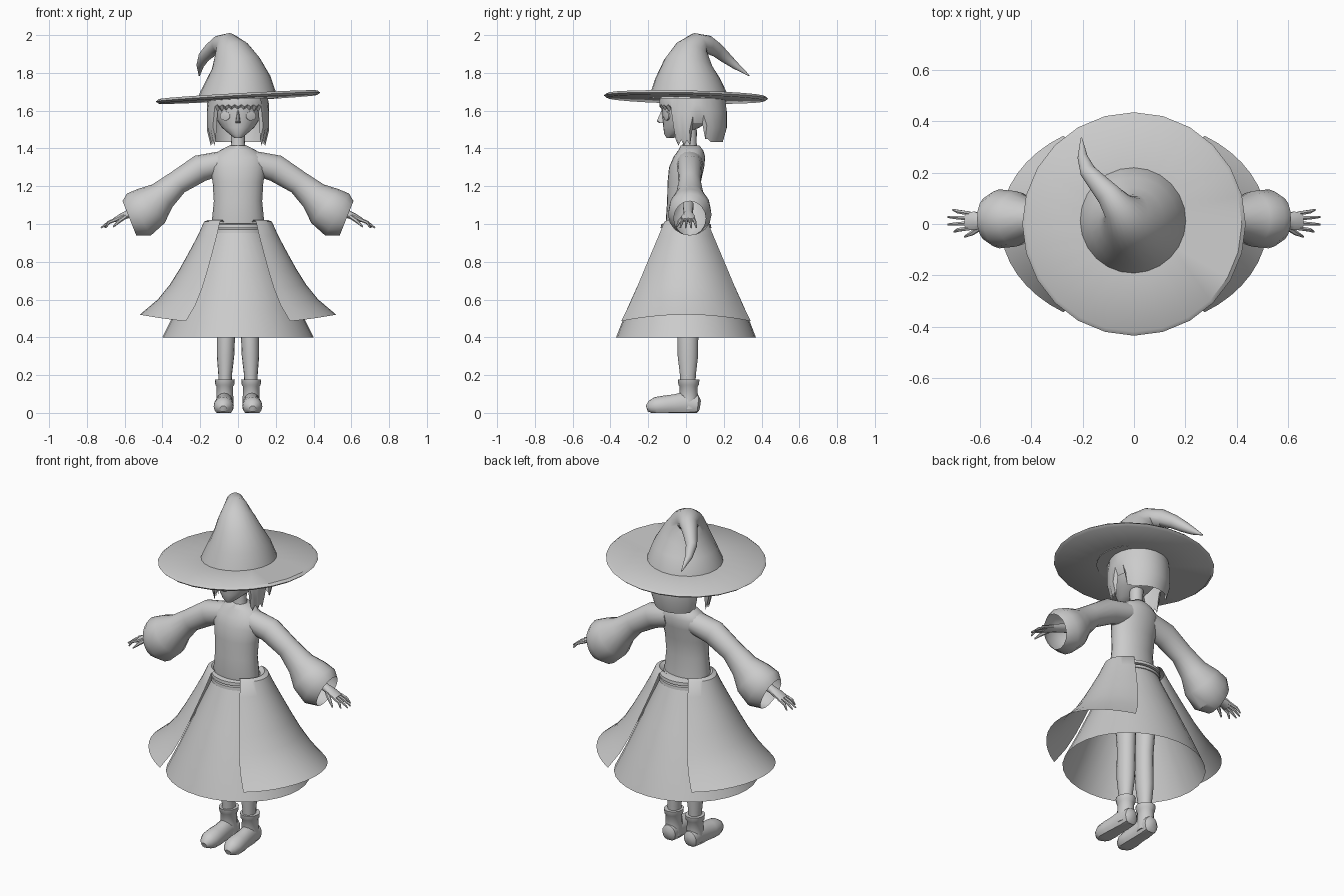
import bpy, bmesh, math
from mathutils import Vector

if "Cube" in bpy.data.objects:
    bpy.data.objects.remove(bpy.data.objects["Cube"])

grey = bpy.data.materials.new("plain_grey")
grey.use_nodes = True
colour = (0.6, 0.6, 0.6, 1)
grey.diffuse_color = colour
grey.node_tree.nodes["Principled BSDF"].inputs["Base Color"].default_value = colour


def loft(name, rings, closed=True, caps=(True, True), angle=40):
    """Skin a list of point rings into one smooth shaded object."""
    bm = bmesh.new()
    rows = [[bm.verts.new(p) for p in ring] for ring in rings]
    n = len(rows[0])
    for a, b in zip(rows, rows[1:]):
        for i in range(n if closed else n - 1):
            j = (i + 1) % n
            bm.faces.new((a[i], a[j], b[j], b[i]))
    if caps[0]:
        bm.faces.new(rows[0])
    if caps[1]:
        bm.faces.new(rows[-1])
    bmesh.ops.recalc_face_normals(bm, faces=bm.faces)
    mesh = bpy.data.meshes.new(name)
    bm.to_mesh(mesh)
    bm.free()
    mesh.materials.append(grey)
    obj = bpy.data.objects.new(name, mesh)
    bpy.context.collection.objects.link(obj)
    bpy.ops.object.select_all(action='DESELECT')
    obj.select_set(True)
    bpy.context.view_layer.objects.active = obj
    bpy.ops.object.shade_smooth_by_angle(angle=math.radians(angle))
    return obj


def ellipse(z, rx, ry, cy=0.0, cx=0.0, n=24):
    return [Vector((cx + rx * math.cos(k * math.tau / n),
                    cy + ry * math.sin(k * math.tau / n), z)) for k in range(n)]


def sweep(name, path, n=14, ref=(0, 1, 0), caps=(True, True), floor=False):
    """Path entries are centre, radius in the bending plane, radius along ref."""
    pts = [Vector(p[0]) for p in path]
    rings = []
    for i, (_, ru, rv) in enumerate(path):
        t = (pts[min(i + 1, len(pts) - 1)] - pts[max(i - 1, 0)]).normalized()
        u = t.cross(Vector(ref)).normalized()
        v = u.cross(t)
        ring = [pts[i] + u * ru * math.cos(k * math.tau / n)
                + v * rv * math.sin(k * math.tau / n) for k in range(n)]
        if floor:
            for p in ring:
                p.z = max(p.z, 0)
        rings.append(ring)
    return loft(name, rings, caps=caps)


# Hat: tilted brim and a bent crown with a hooked tip
def brim_ring(r, dz):
    return [Vector((p.x, p.y, 1.672 + dz + 0.055 * p.x - 0.02 * p.y))
            for p in ellipse(0, r, r)]


loft("hat_brim", [brim_ring(0.17, -0.012), brim_ring(0.42, -0.012), brim_ring(0.435, 0),
                  brim_ring(0.42, 0.012), brim_ring(0.17, 0.012)])
crown = [(0, .012, 1.665, .212), (0, .012, 1.7, .2), (0, .01, 1.77, .172), (-.012, .014, 1.85, .13),
         (-.035, .035, 1.91, .098), (-.06, .065, 1.95, .065), (-.1, .115, 1.95, .048),
         (-.145, .165, 1.92, .038), (-.18, .205, 1.885, .031), (-.2, .26, 1.84, .02),
         (-.205, .335, 1.785, .003)]
sweep("hat_crown", [((x, y, z), r, r) for x, y, z, r in crown], n=24, ref=(1, 0, 0))

# Head, nose, eyes and neck
loft("head", [ellipse(z, rx, ry, cy) for z, rx, ry, cy in
              ((1.455, .018, .018, -.085), (1.475, .045, .05, -.065), (1.51, .085, .095, -.025),
               (1.56, .118, .135, .01), (1.62, .132, .15, .02), (1.68, .125, .14, .02))])
loft("nose", [ellipse(1.535, .014, .018, -.125, n=8), ellipse(1.545, .012, .03, -.125, n=8),
              ellipse(1.6, .004, .005, -.125, n=8)])
loft("neck", [ellipse(z, r, r, .02, n=16) for z, r in ((1.38, .046), (1.43, .036), (1.5, .038))])
for s, side in ((1, "left_"), (-1, "right_")):
    base = Vector((s * .068, -.102, 1.572))
    across, out = Vector((.9, s * .45, 0)), Vector((s * .4, -.9, 0))
    shapes = []
    for r, d in ((.03, -.004), (.03, .004), (.018, .006)):
        shapes.append([base + out * d + across * r * math.cos(k * math.tau / 12)
                       + Vector((0, 0, .8 * r * math.sin(k * math.tau / 12))) for k in range(12)])
    loft(side + "eye", shapes)


# Hair: one shell whose hem makes the fringe, side locks and back bob
def hair_hem(deg, k):
    a = abs(deg)
    if a < 52:
        return 1.595 + .014 * (k % 2)
    if a < 88:
        return 1.415 + .03 * (k % 2)
    if a < 112:
        return 1.53
    return 1.435 if a > 122 else 1.45


hair_rows = [[], [], [], []]
count = 60
for k in range(count):
    deg = -180 + 360 * k / count
    a = math.radians(deg)
    hem = hair_hem(deg, k)
    for row, (f, r) in zip(hair_rows, ((0, .93), (.35, 1), (.7, 1), (1, .88))):
        row.append(Vector((.165 * r * math.sin(a), .038 - .178 * r * math.cos(a),
                           1.685 + (hem - 1.685) * f)))
hair = loft("hair", hair_rows, caps=(True, False))

# Body
loft("torso", [ellipse(z, rx, ry, cy) for z, rx, ry, cy in
               ((.97, .135, .09, -.01), (1.02, .138, .092, -.015), (1.12, .128, .085, -.015),
                (1.22, .134, .088, -.01), (1.3, .148, .093, .003), (1.355, .142, .084, .018),
                (1.39, .095, .066, .025), (1.415, .047, .05, .022))], angle=60)

# Skirt and the two belt bands showing at its top
loft("skirt", [ellipse(z, rx, ry, n=32) for z, rx, ry in
               ((1.0, .125, .108), (.95, .145, .13), (.75, .235, .222),
                (.55, .325, .312), (.4, .4, .37))], caps=(False, False))
for name, z in (("upper_belt", .99), ("lower_belt", .962)):
    loft(name, [ellipse(z + dz, .138 + d, .122 + d, n=32)
                for dz, d in ((-.012, 0), (-.01, .012), (.008, .01), (.012, 0))])

for s, side in ((1, "left_"), (-1, "right_")):
    # Flared overskirt panel, open at front and back
    rows = []
    for z, a, b in ((1.005, .13, .1), (1.022, .155, .118), (1.012, .18, .135), (.94, .212, .172),
                    (.85, .26, .22), (.76, .31, .268), (.68, .36, .31), (.6, .425, .355), (.52, .52, .405)):
        row = []
        for k in range(17):
            t = math.radians(-58 + 116 * k / 16)
            drop = .05 * (1 - z) * 2 * math.sin(t) ** 2
            row.append(Vector((s * a * math.cos(t), b * math.sin(t), z - max(drop, 0))))
        rows.append(row)
    loft(side + "overskirt", rows, closed=False, caps=(False, False))

    # Sleeve with a puffed cuff, open at the wrist
    sleeve = [(.08, 1.325, .062, .07), (.2, 1.295, .072, .065), (.32, 1.22, .064, .06),
              (.4, 1.15, .08, .075), (.46, 1.095, .115, .108), (.525, 1.05, .128, .115),
              (.575, 1.03, .098, .085)]
    sweep(side + "sleeve", [((s * x, .02, z), r, ry) for x, z, r, ry in sleeve],
          n=16, caps=(True, False))

    # Hand: forearm and palm, four fingers and a thumb
    sweep(side + "hand", [((s * x, .012, z), r, ry) for x, z, r, ry in
                          ((.46, 1.1, .028, .03), (.58, 1.053, .022, .024),
                           (.62, 1.037, .017, .038), (.655, 1.02, .012, .036))], n=10)
    for i, reach in enumerate((.7, .725, .725, .705)):
        y = -.016 + .019 * i
        tip = y * 1.5 - .006
        sweep(side + "finger_" + str(i + 1),
              [((s * .64, y, 1.026), .01, .009), ((s * .685, (y + tip) / 2, 1.008), .009, .008),
               ((s * reach, tip, .98), .004, .004)], n=6)
    sweep(side + "thumb", [((s * .595, -.01, 1.04), .012, .012), ((s * .63, -.035, 1.015), .01, .01),
                           ((s * .66, -.05, .985), .004, .004)], n=6)

    # Leg and ankle boot
    loft(side + "leg", [ellipse(z, rx, ry, .01, s * x, 16) for z, x, rx, ry in
                        ((.12, .068, .034, .04), (.2, .068, .036, .042), (.3, .066, .046, .054),
                         (.4, .064, .048, .055), (.5, .063, .048, .055), (.7, .068, .056, .068),
                         (.95, .07, .064, .08))])
    loft(side + "boot_shaft", [ellipse(z, r, r * 1.08, .014, s * .07, 16) for z, r in
                               ((.02, .046), (.08, .045), (.14, .044), (.148, .05),
                                (.176, .053), (.176, .04))])
    foot = [(.075, .04, .025, .025), (.062, .042, .05, .042), (.0, .048, .065, .046),
            (-.06, .042, .056, .047), (-.11, .038, .054, .053), (-.16, .034, .05, .052),
            (-.19, .028, .036, .038), (-.207, .022, .016, .018)]
    sweep(side + "boot_foot", [((s * (.072 - .03 * y), y, z), rz, rx) for y, z, rz, rx in foot],
          n=16, ref=(1, 0, 0), floor=True)
